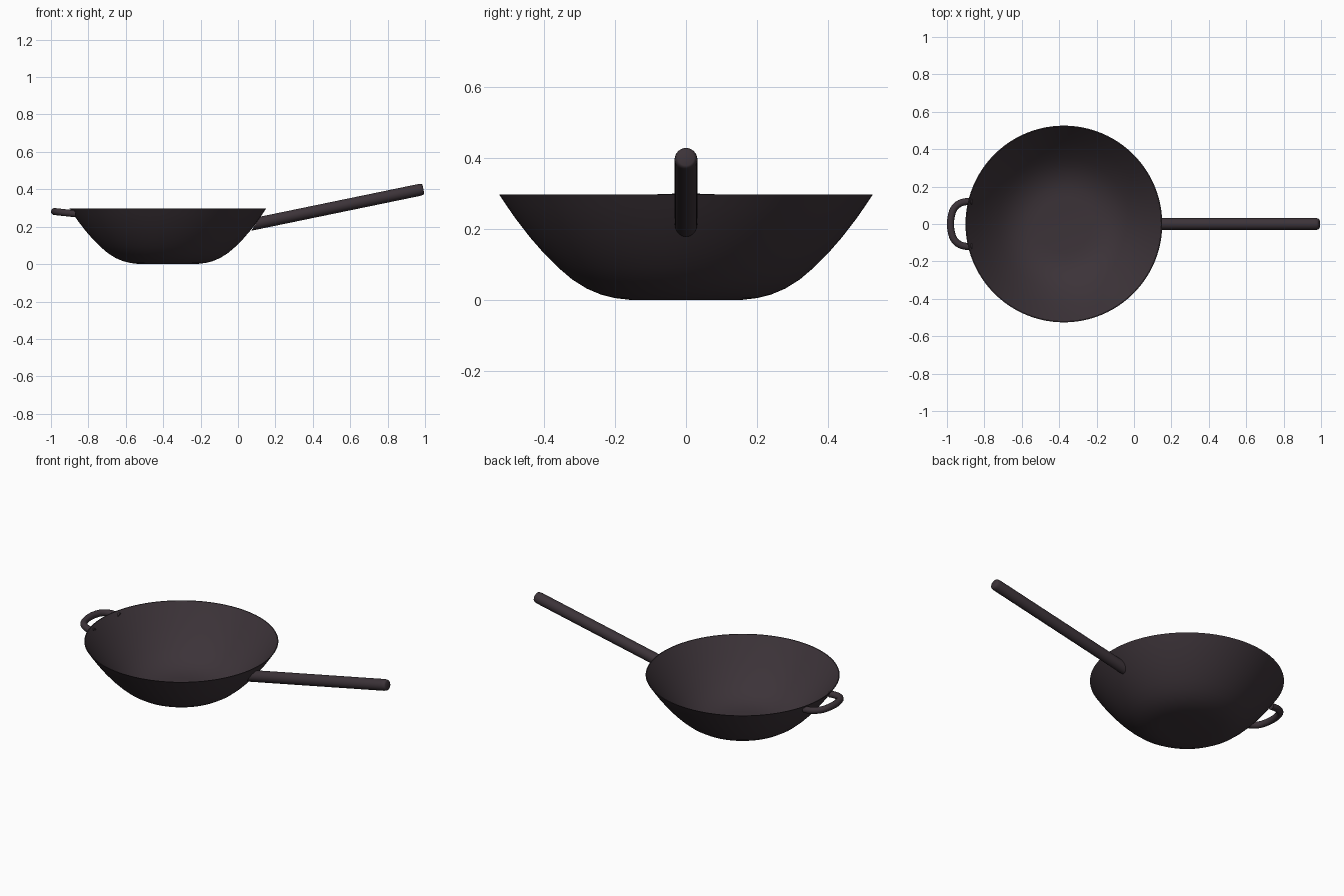
import bpy, bmesh, math
from mathutils import Vector

if "Cube" in bpy.data.objects:
    bpy.data.objects.remove(bpy.data.objects["Cube"])

iron = bpy.data.materials.new("dark_iron")
iron.diffuse_color = (0.045, 0.033, 0.040, 1)
iron.use_nodes = True
iron.node_tree.nodes["Principled BSDF"].inputs["Base Color"].default_value = iron.diffuse_color
CX = -0.375  # bowl centre


def finish(bm, name):
    bmesh.ops.recalc_face_normals(bm, faces=bm.faces)
    me = bpy.data.meshes.new(name)
    bm.to_mesh(me)
    bm.free()
    ob = bpy.data.objects.new(name, me)
    bpy.context.collection.objects.link(ob)
    me.materials.append(iron)
    bpy.context.view_layer.objects.active = ob
    ob.select_set(True)
    bpy.ops.object.shade_smooth_by_angle(angle=math.radians(40))
    ob.select_set(False)
    return ob


def skin(bm, rings):
    """Bridge consecutive vertex rings with quads."""
    n = len(rings[0])
    for a, b in zip(rings, rings[1:]):
        for i in range(n):
            j = (i + 1) % n
            bm.faces.new((a[i], a[j], b[j], b[i]))


# bowl: thin lathed shell, outside then inside
outer = [(0.15, 0.0), (0.20, 0.006), (0.24, 0.016), (0.28, 0.033), (0.32, 0.058),
         (0.36, 0.092), (0.40, 0.132), (0.44, 0.178), (0.48, 0.230), (0.505, 0.266), (0.526, 0.298)]
inner = [(0.521, 0.298), (0.499, 0.268), (0.473, 0.234), (0.433, 0.183), (0.393, 0.138),
         (0.354, 0.099), (0.315, 0.066), (0.276, 0.042), (0.237, 0.025), (0.198, 0.015), (0.15, 0.010)]
bm = bmesh.new()
N = 96
rings = [[bm.verts.new((CX + r * math.cos(t * math.tau / N), r * math.sin(t * math.tau / N), z))
          for t in range(N)] for r, z in outer + inner]
skin(bm, rings)
bm.faces.new(rings[0])
bm.faces.new(rings[-1])
finish(bm, "bowl")

# long handle: round bar with rounded tip, its root cut to the slope of the bowl wall
start, end, R, M = Vector((0.094, 0, 0.216)), Vector((0.991, 0, 0.401)), 0.032, 32
axis = (end - start).normalized()
up = Vector((-axis.z, 0, axis.x))
bm = bmesh.new()
rings = []
for back, rad in [(None, R), (0.022, R), (0.010, R * 0.95), (0.003, R * 0.85), (0, R * 0.7)]:
    ring = []
    for i in range(M):
        a = i * math.tau / M
        off = up * math.sin(a) * rad
        p = (start + axis * off.z * 0.95) if back is None else (end - axis * back)
        ring.append(bm.verts.new(p + off + Vector((0, math.cos(a) * rad, 0))))
    rings.append(ring)
skin(bm, rings)
bm.faces.new(rings[0])
bm.faces.new(rings[-1])
finish(bm, "long_handle")

# small loop handle: swept tube
half = [(-0.868, 0.121), (-0.900, 0.119), (-0.935, 0.108), (-0.962, 0.083), (-0.976, 0.045)]
path = half + [(-0.981, 0)] + [(x, -y) for x, y in reversed(half)]
cu = bpy.data.curves.new("loop_path", 'CURVE')
cu.dimensions = '3D'
cu.bevel_depth = 0.019
cu.bevel_resolution = 5
cu.use_fill_caps = True
cu.resolution_u = 6
sp = cu.splines.new('BEZIER')
sp.bezier_points.add(len(path) - 1)
for bp, (x, y) in zip(sp.bezier_points, path):
    bp.co = (x, y, 0.269 - (x + 0.87) * 0.11)
    bp.handle_left_type = bp.handle_right_type = 'AUTO'
tmp = bpy.data.objects.new("loop_path", cu)
bpy.context.collection.objects.link(tmp)
bpy.context.view_layer.update()
me = bpy.data.meshes.new_from_object(tmp.evaluated_get(bpy.context.evaluated_depsgraph_get()))
bpy.data.objects.remove(tmp)
bm = bmesh.new()
bm.from_mesh(me)
bpy.data.meshes.remove(me)
bmesh.ops.remove_doubles(bm, verts=bm.verts, dist=1e-5)
finish(bm, "loop_handle")
